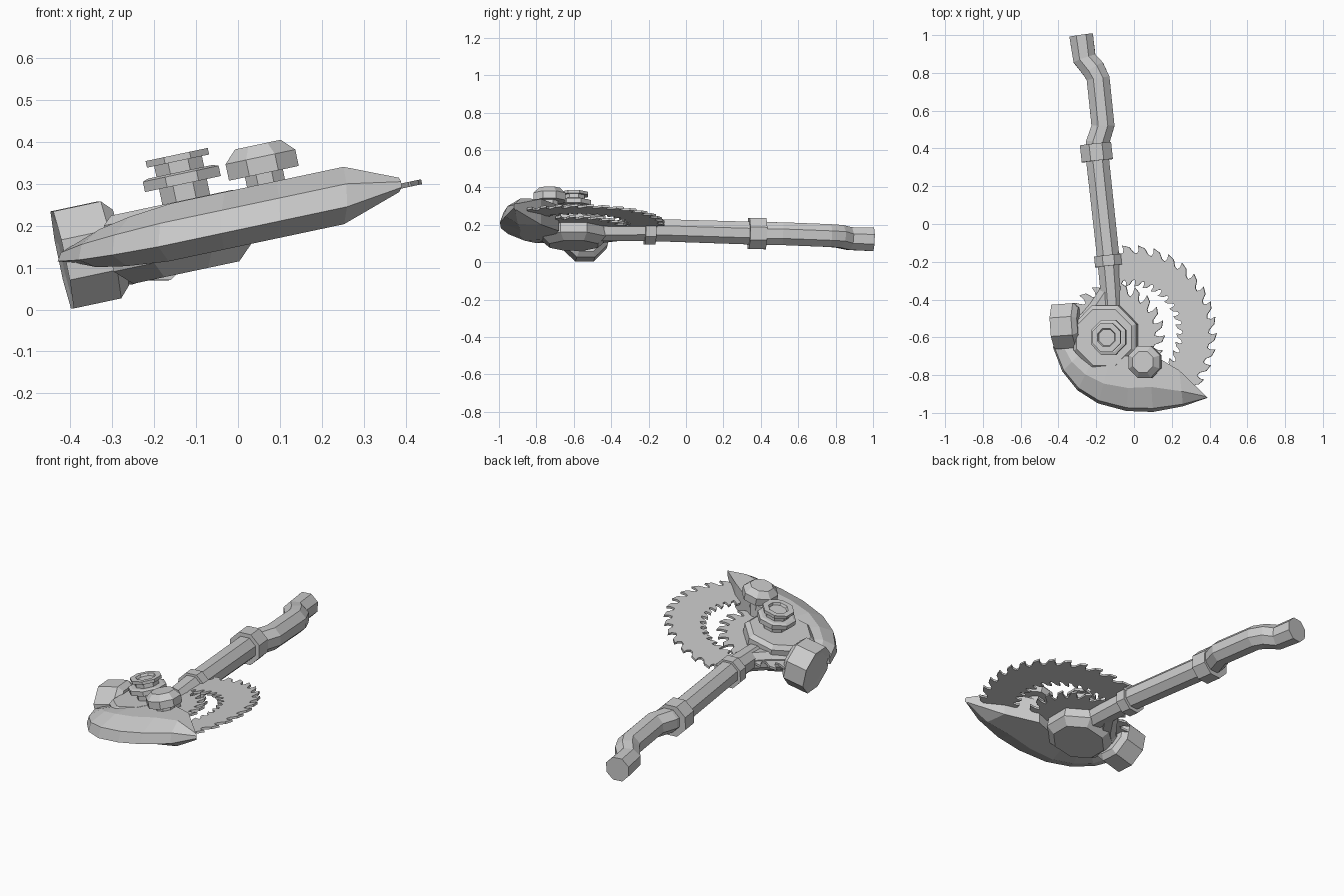
import bpy, bmesh, math
from mathutils import Vector, Matrix

if "Cube" in bpy.data.objects:
    bpy.data.objects.remove(bpy.data.objects["Cube"])

TILT = 0.212                      # rise of the head along x
ROT = Matrix.Rotation(-math.atan(TILT), 4, 'Y')
grey = bpy.data.materials.new("steel_grey")
grey.diffuse_color = (0.6, 0.6, 0.6, 1)
grey.use_nodes = True
grey.node_tree.nodes["Principled BSDF"].inputs["Base Color"].default_value = grey.diffuse_color


def head(x, y, w):
    """Point of the tilted head plane, w above it."""
    return Vector((x, y, w + TILT * x))


def make(name, bm):
    bmesh.ops.recalc_face_normals(bm, faces=bm.faces)
    me = bpy.data.meshes.new(name)
    bm.to_mesh(me)
    bm.free()
    me.materials.append(grey)
    ob = bpy.data.objects.new(name, me)
    bpy.context.collection.objects.link(ob)
    return ob


def loft(name, rings):
    """Skin between closed rings of points, capped at both ends."""
    bm = bmesh.new()
    vs = [[bm.verts.new(p) for p in r] for r in rings]
    n = len(vs[0])
    for a, b in zip(vs, vs[1:]):
        for i in range(n):
            j = (i + 1) % n
            bm.faces.new((a[i], a[j], b[j], b[i]))
    bm.faces.new(vs[0])
    bm.faces.new(vs[-1])
    return make(name, bm)


def turned(name, origin, profile, basis=ROT, n=8, phase=0.5):
    """Faceted solid from (radius, height) steps along the local z axis."""
    rings = []
    for r, h in profile:
        ring = []
        for i in range(n):
            a = 2 * math.pi * (i + phase) / n
            ring.append(origin + basis @ Vector((r * math.cos(a), r * math.sin(a), h)))
        rings.append(ring)
    return loft(name, rings)


def tube(name, path, n=8):
    """Octagonal tube through (x, y, z, radius) points."""
    pts = [Vector(p[:3]) for p in path]
    rings = []
    for i, p in enumerate(pts):
        t = (pts[min(i + 1, len(pts) - 1)] - pts[max(i - 1, 0)]).normalized()
        side = t.cross(Vector((0, 0, 1))).normalized()
        up = side.cross(t)
        r = path[i][3]
        rings.append([p + r * (math.cos(a) * side + math.sin(a) * up)
                      for a in (2 * math.pi * (k + 0.5) / n for k in range(n))])
    return loft(name, rings)


def teeth(r_root, r_tip, a0, a1, count):
    """Hooked saw outline in polar steps."""
    pts, step = [], math.radians(a1 - a0) / count
    for i in range(count):
        a = math.radians(a0) + i * step
        for f, k in ((0, 0), (0.25, 0.1), (0.55, 0.75), (1.0, 1.0), (0.92, 0.45)):
            r = r_root + (r_tip - r_root) * k
            pts.append((r * math.cos(a + f * step), r * math.sin(a + f * step)))
    return pts


def plate(name, outline, origin, thick):
    rings = [[origin + ROT @ Vector((x, y, h)) for x, y in outline]
             for h in (-thick / 2, thick / 2)]
    ob = loft(name, rings)
    bm = bmesh.new()
    bm.from_mesh(ob.data)
    bmesh.ops.triangulate(bm, faces=[f for f in bm.faces if len(f.verts) > 4])
    bm.to_mesh(ob.data)
    bm.free()


# saw blades: large toothed arc and small full disc
outer = teeth(0.425, 0.468, -42, 106, 14)
inner = teeth(0.285, 0.25, -42, 106, 14)
plate("large_saw_arc", outer + inner[::-1], head(-0.02, -0.58, 0.212), 0.012)
plate("small_saw_disc", teeth(0.225, 0.28, 0, 360, 22), head(-0.11, -0.59, 0.212), 0.012)

# crescent guard: outer rim point, inner point, half height factor
stations = [((-0.43, -0.65), (-0.30, -0.64), 0.35), ((-0.38, -0.78), (-0.26, -0.66), 0.65),
            ((-0.30, -0.88), (-0.20, -0.68), 0.85), ((-0.19, -0.95), (-0.12, -0.70), 1.0),
            ((-0.04, -0.99), (-0.02, -0.70), 1.0), ((0.10, -0.995), (0.08, -0.68), 1.0),
            ((0.26, -0.965), (0.24, -0.775), 1.0), ((0.39, -0.92), (0.375, -0.905), 0.25)]
rings = []
for (ox, oy), (ix, iy), k in stations:
    def at(f, w):
        return head(ox + (ix - ox) * f, oy + (iy - oy) * f, 0.215 + w * k)
    rings.append([at(0, -0.025), at(0.06, 0.03), at(0.42, 0.072), at(1, 0.072),
                  at(1, -0.065), at(0.35, -0.065)])
loft("blade_guard", rings)

# hub and the bolt standing on it
hub = head(-0.10, -0.60, 0)
turned("hub", hub, [(0.14, 0.112), (0.183, 0.15), (0.183, 0.262), (0.16, 0.282)])
bolt = head(-0.065, -0.60, 0)
turned("bolt_stem", bolt, [(0.063, 0.26), (0.063, 0.38)])
turned("bolt_collar", bolt, [(0.10, 0.32), (0.10, 0.345), (0.085, 0.35)])
turned("bolt_cap", bolt, [(0.082, 0.376), (0.082, 0.392), (0.052, 0.392), (0.045, 0.378)])

# knob beside the bolt
knob = head(0.125, -0.73, 0)
turned("knob", knob, [(0.05, 0.25), (0.05, 0.305), (0.092, 0.305), (0.092, 0.345),
                      (0.06, 0.375)])

# pommel drum on the left, with its curved neck
drum = Matrix.Rotation(math.radians(90), 4, 'Y')
drum = Matrix.Rotation(math.radians(4), 4, 'Z') @ ROT @ drum
turned("side_drum", Vector((-0.355, -0.54, 0.132)),
       [(0.095, -0.06), (0.128, -0.066), (0.128, 0.05), (0.10, 0.075)], drum)
tube("drum_neck", [(-0.32, -0.54, 0.13, 0.05), (-0.25, -0.515, 0.145, 0.052),
                   (-0.19, -0.45, 0.155, 0.055), (-0.13, -0.36, 0.165, 0.055)])

# handle with its kinked grip and two collars
tube("handle", [(-0.11, -0.55, 0.165, 0.055), (-0.12, -0.38, 0.168, 0.06),
                (-0.135, -0.19, 0.172, 0.064), (-0.195, 0.36, 0.155, 0.066),
                (-0.193, 0.43, 0.153, 0.066), (-0.164, 0.52, 0.152, 0.066),
                (-0.19, 0.77, 0.142, 0.066), (-0.215, 0.82, 0.138, 0.066),
                (-0.262, 0.875, 0.126, 0.066), (-0.28, 1.0, 0.122, 0.068)])
tube("front_collar", [(-0.132, -0.222, 0.168, 0.08), (-0.138, -0.165, 0.167, 0.08)])
tube("middle_collar", [(-0.194, 0.335, 0.154, 0.09), (-0.204, 0.425, 0.152, 0.09)])
